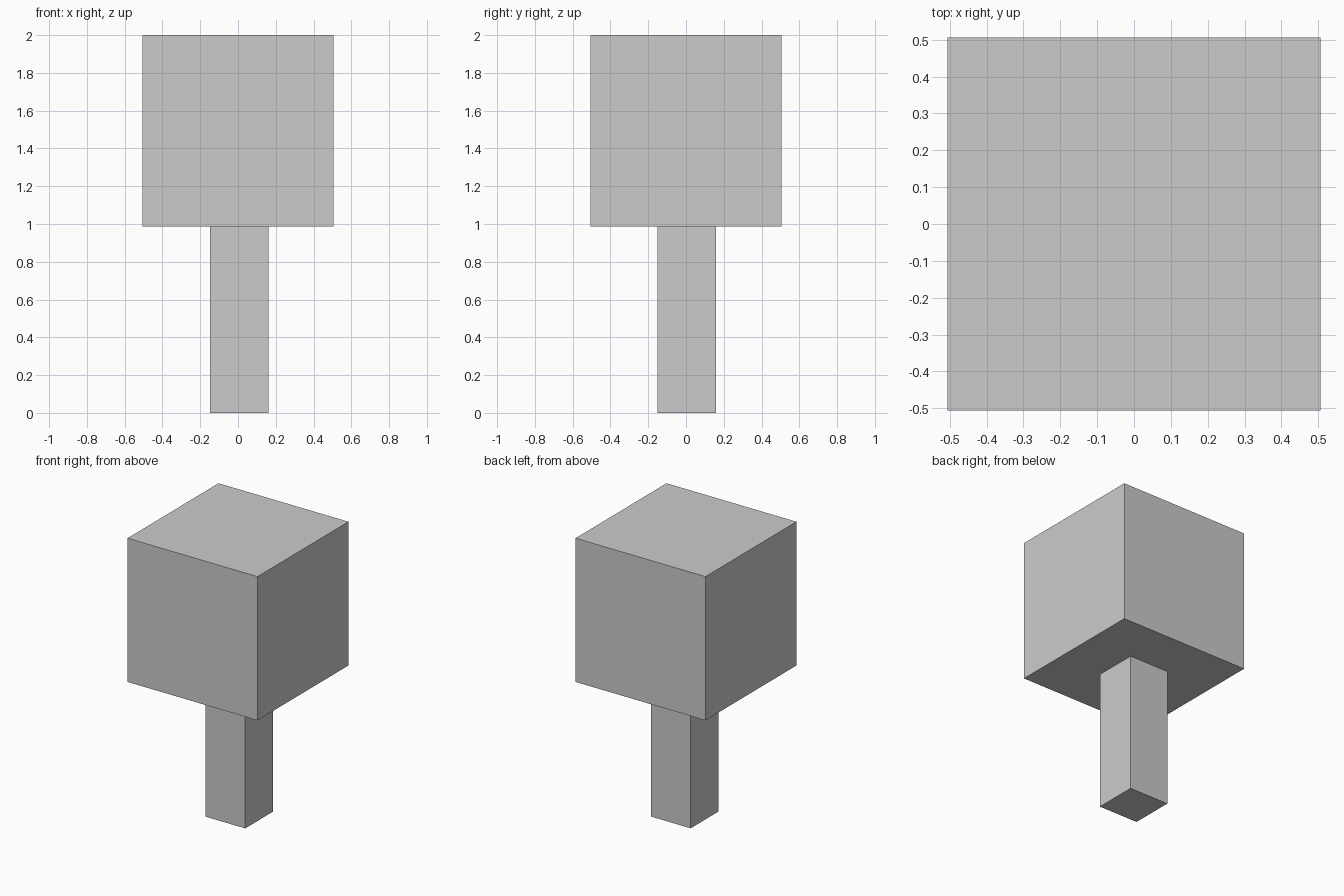
import bpy

if "Cube" in bpy.data.objects:
    bpy.data.objects.remove(bpy.data.objects["Cube"])


def box(name, center, size):
    """Axis-aligned box with its size applied to the mesh."""
    bpy.ops.mesh.primitive_cube_add(size=1, location=center)
    obj = bpy.context.object
    obj.name = name
    obj.scale = size
    bpy.ops.object.transform_apply(location=False, rotation=False, scale=True)
    return obj


HEAD = 1.012          # cube edge length
HEAD_BOTTOM = 2 - HEAD
POST = 0.31           # post width

# Large cube head
box("head", (0, 0, HEAD_BOTTOM + HEAD / 2), (HEAD, HEAD, HEAD))

# Square post, very slightly off centre, up to the underside of the head
box("post", (0.007, 0.004, HEAD_BOTTOM / 2), (POST, POST, HEAD_BOTTOM))
